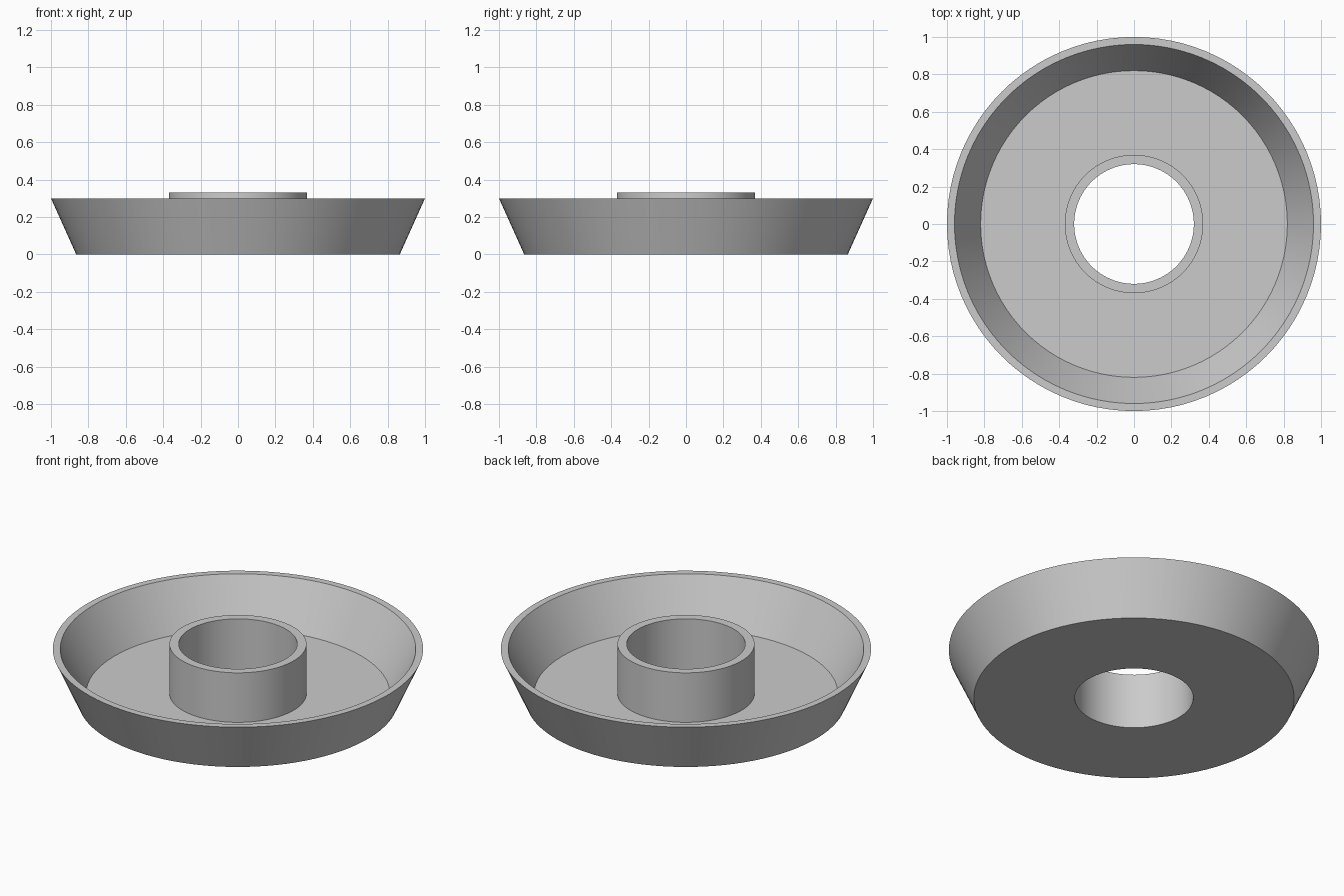
import bpy, bmesh, math

if "Cube" in bpy.data.objects:
    bpy.data.objects.remove(bpy.data.objects["Cube"])

SEGMENTS = 96

grey = bpy.data.materials.new("plain grey")
grey.diffuse_color = (0.6, 0.6, 0.6, 1)
grey.use_nodes = True
grey.node_tree.nodes["Principled BSDF"].inputs["Base Color"].default_value = grey.diffuse_color

# Closed cross-section (radius, height): flared wall, floor, central tube
profile = [(0.32, 0), (0.865, 0), (1.0, 0.30), (0.96, 0.30),
           (0.82, 0.035), (0.37, 0.035), (0.37, 0.33), (0.32, 0.33)]

# Revolve the section around z
bm = bmesh.new()
rings = []
for i in range(SEGMENTS):
    a = 2 * math.pi * i / SEGMENTS
    rings.append([bm.verts.new((r * math.cos(a), r * math.sin(a), z)) for r, z in profile])
n = len(profile)
for i in range(SEGMENTS):
    p, q = rings[i], rings[(i + 1) % SEGMENTS]
    for j in range(n):
        k = (j + 1) % n
        bm.faces.new((p[j], q[j], q[k], p[k]))
bmesh.ops.recalc_face_normals(bm, faces=bm.faces)

mesh = bpy.data.meshes.new("ring_dish")
bm.to_mesh(mesh)
bm.free()
mesh.materials.append(grey)
dish = bpy.data.objects.new("ring_dish", mesh)
bpy.context.collection.objects.link(dish)

# Smooth walls with crisp rims
bpy.context.view_layer.objects.active = dish
dish.select_set(True)
bpy.ops.object.shade_smooth_by_angle(angle=math.radians(30))
